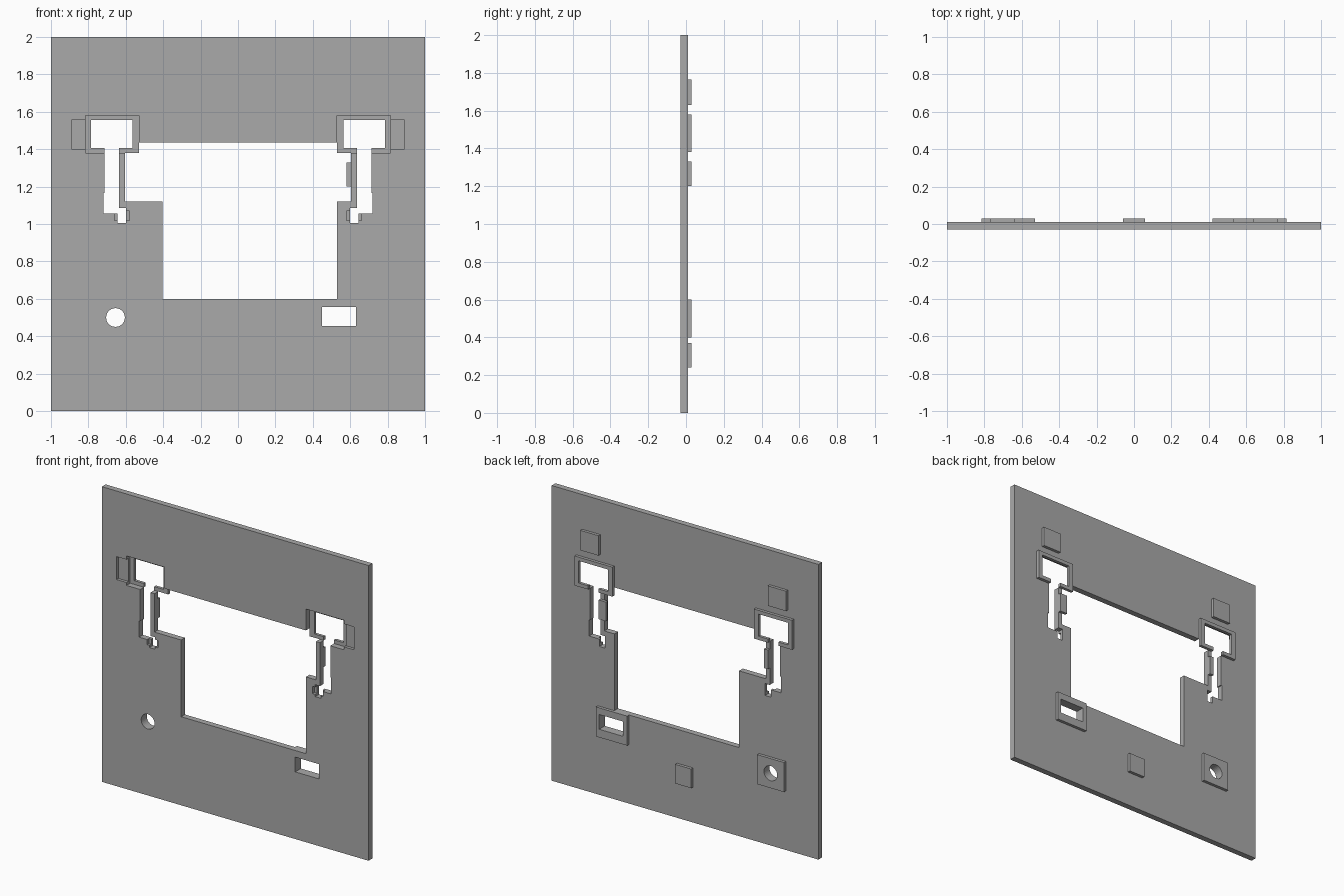
import bpy
import bmesh
import math

cube = bpy.data.objects.get("Cube")
if cube:
    bpy.data.objects.remove(cube, do_unlink=True)

grey = bpy.data.materials.new("plain grey")
grey.use_nodes = True
grey.diffuse_color = (0.4, 0.4, 0.4, 1)
grey.node_tree.nodes["Principled BSDF"].inputs["Base Color"].default_value = grey.diffuse_color

FRONT, BACK, RAISED = -0.03, 0.01, 0.03   # plate faces and pad face
POCKET = -0.01                            # floor of the shallow pockets


def prism(name, outline, y0, y1):
    """Extrude an x-z outline from y0 to y1."""
    bm = bmesh.new()
    face = bm.faces.new([bm.verts.new((x, y0, z)) for x, z in outline])
    side = bmesh.ops.extrude_face_region(bm, geom=[face])
    verts = [v for v in side["geom"] if isinstance(v, bmesh.types.BMVert)]
    bmesh.ops.translate(bm, verts=verts, vec=(0, y1 - y0, 0))
    bmesh.ops.recalc_face_normals(bm, faces=bm.faces)
    mesh = bpy.data.meshes.new(name)
    bm.to_mesh(mesh)
    bm.free()
    mesh.materials.append(grey)
    ob = bpy.data.objects.new(name, mesh)
    bpy.context.collection.objects.link(ob)
    return ob


def rect(x0, x1, z0, z1):
    return [(x0, z0), (x1, z0), (x1, z1), (x0, z1)]


def cut(target, outline, y0=-0.1, y1=0.1):
    """Cut an outline out of the target."""
    cutter = prism("cutter", outline, y0, y1)
    cutter.hide_render = True
    mod = target.modifiers.new("cut", 'BOOLEAN')
    mod.operation = 'DIFFERENCE'
    mod.solver = 'EXACT'
    mod.object = cutter
    bpy.context.view_layer.objects.active = target
    bpy.ops.object.modifier_apply(modifier=mod.name)
    bpy.data.objects.remove(cutter, do_unlink=True)


def flip(outline, s):
    return [(s * x, z) for x, z in outline]


# Main plate with the stepped central opening
plate = prism("panel", rect(-1, 1, 0, 2), FRONT, BACK)
cut(plate, [(-0.405, 0.6), (0.53, 0.6), (0.53, 1.12), (0.605, 1.12),
            (0.605, 1.435), (-0.605, 1.435), (-0.605, 1.12), (-0.405, 1.12)])

# Mirrored latch cutouts, window frames and locating pads
slot = [(0.64, 1.055), (0.72, 1.055), (0.72, 1.165), (0.713, 1.165),
        (0.713, 1.45), (0.635, 1.45), (0.635, 1.085), (0.64, 1.085)]
for side, s in (("left", 1), ("right", -1)):
    cut(plate, flip(rect(0.81, 0.89, 1.4, 1.555), s), -0.1, POCKET)
    cut(plate, flip(rect(0.58, 0.66, 1.02, 1.07), s), -0.1, POCKET)
    cut(plate, flip(rect(0.53, 0.815, 1.38, 1.58), s))
    cut(plate, flip(slot, s))
    cut(plate, flip(rect(0.6, 0.643, 1.005, 1.086), s))

    frame = prism(side + "_window_frame", flip(rect(0.53, 0.815, 1.38, 1.58), s), BACK, RAISED)
    cut(frame, flip(rect(0.565, 0.785, 1.405, 1.555), s))
    cut(frame, flip(rect(0.635, 0.713, 1.3, 1.45), s))
    prism(side + "_upper_pad", flip(rect(0.635, 0.77, 1.63, 1.765), s), BACK, RAISED)

# Pads on the thin strips beside the slots; the left one overhangs the opening
prism("left_strip_pad", rect(0.58, 0.635, 1.2, 1.33), BACK, RAISED)
prism("right_strip_pad", rect(-0.635, -0.605, 1.2, 1.33), BACK, RAISED)
prism("lower_pad", rect(-0.06, 0.06, 0.24, 0.37), BACK, RAISED)

# Rectangular and round through holes with raised surrounds
socket = prism("socket_surround", rect(0.42, 0.655, 0.4, 0.6), BACK, RAISED)
boss = prism("round_hole_surround", rect(-0.755, -0.555, 0.4, 0.6), BACK, RAISED)
circle = [(-0.655 + 0.05 * math.cos(a), 0.5 + 0.05 * math.sin(a))
          for a in (math.tau * i / 32 for i in range(32))]
for part in (plate, socket):
    cut(part, rect(0.45, 0.63, 0.455, 0.555))
for part in (plate, boss):
    cut(part, circle)
